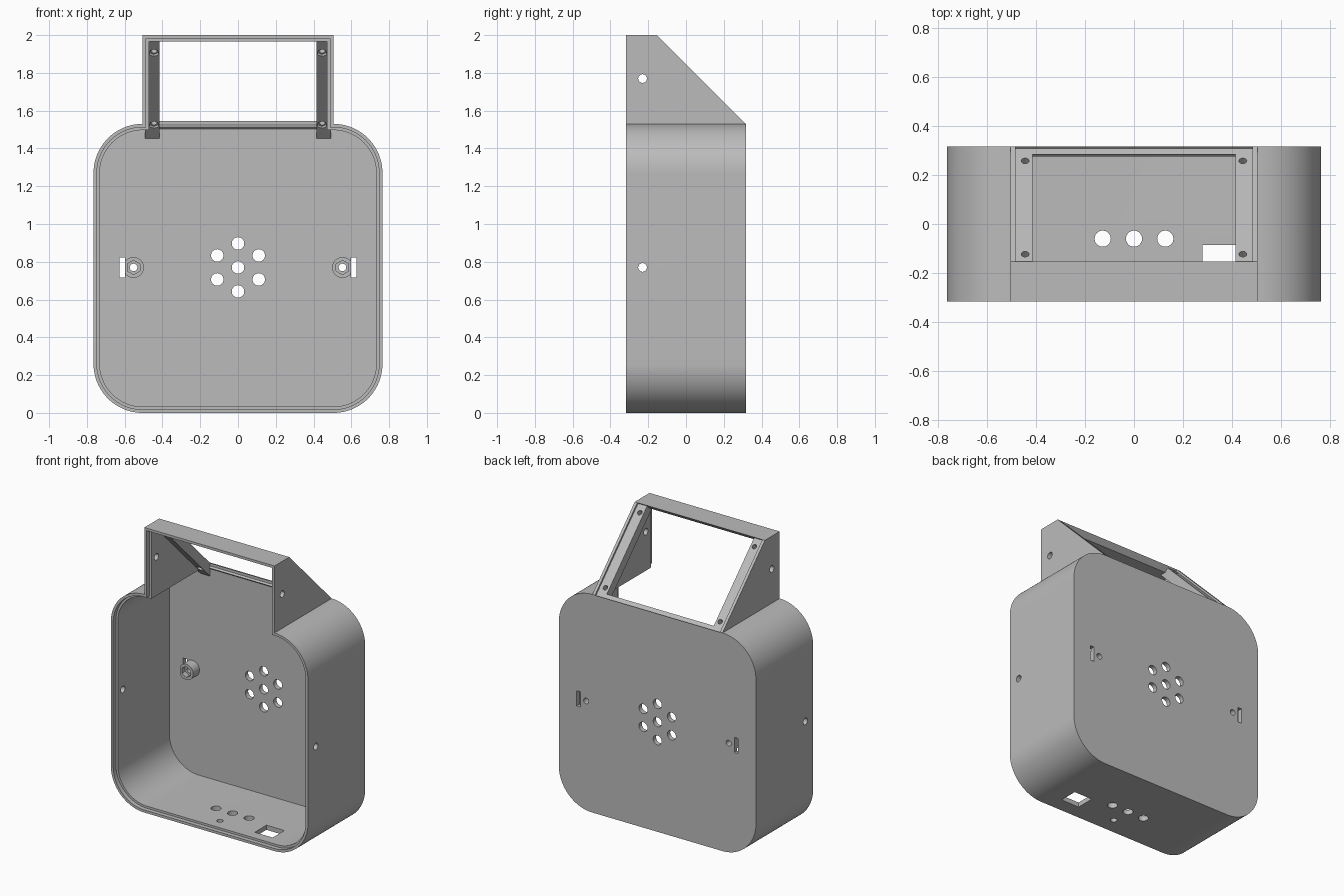
import bpy, bmesh, math
from mathutils import Vector

if "Cube" in bpy.data.objects:
    bpy.data.objects.remove(bpy.data.objects["Cube"])

grey = bpy.data.materials.new("plain grey")
grey.use_nodes = True
grey.diffuse_color = (0.5, 0.5, 0.5, 1)
grey.node_tree.nodes["Principled BSDF"].inputs["Base Color"].default_value = (0.5, 0.5, 0.5, 1)

HALF = 0.317      # half depth
BACK = 0.285      # inner face of the back wall
SIDE = 0.765
TOP = 1.53
MID = 0.77


def finish(name, bm):
    bmesh.ops.recalc_face_normals(bm, faces=bm.faces)
    mesh = bpy.data.meshes.new(name)
    bm.to_mesh(mesh)
    bm.free()
    mesh.materials.append(grey)
    obj = bpy.data.objects.new(name, mesh)
    bpy.context.collection.objects.link(obj)
    return obj


def prism(name, points, axis, lo, hi):
    """Extrude a profile: (x, z) points along y, or (y, z) points along x."""
    bm = bmesh.new()
    place = (lambda p: (p[0], lo, p[1])) if axis == "y" else (lambda p: (lo, p[0], p[1]))
    face = bm.faces.new([bm.verts.new(place(p)) for p in points])
    new = bmesh.ops.extrude_face_region(bm, geom=[face])["geom"]
    shift = Vector((0, hi - lo, 0)) if axis == "y" else Vector((hi - lo, 0, 0))
    bmesh.ops.translate(bm, vec=shift, verts=[v for v in new if isinstance(v, bmesh.types.BMVert)])
    return finish(name, bm)


def box(name, x0, x1, y0, y1, z0, z1):
    return prism(name, [(x0, z0), (x1, z0), (x1, z1), (x0, z1)], "y", y0, y1)


def rod(name, centre, radius, direction, length, sides=32):
    bm = bmesh.new()
    bmesh.ops.create_cone(bm, cap_ends=True, segments=sides, radius1=radius, radius2=radius, depth=length)
    turn = Vector(direction).to_track_quat("Z", "Y").to_matrix()
    bmesh.ops.rotate(bm, cent=(0, 0, 0), matrix=turn, verts=bm.verts)
    bmesh.ops.translate(bm, vec=centre, verts=bm.verts)
    return finish(name, bm)


def combine(target, other, operation):
    mod = target.modifiers.new("combine", "BOOLEAN")
    mod.operation = operation
    mod.solver = "EXACT"
    mod.object = other
    bpy.context.view_layer.objects.active = target
    bpy.ops.object.modifier_apply(modifier=mod.name)
    bpy.data.objects.remove(other)


def cut(other):
    combine(housing, other, "DIFFERENCE")


def add(other):
    combine(housing, other, "UNION")


def outline(inset):
    """Rounded square with a rectangular hood on top, inset evenly."""
    r, cx, half = 0.26, SIDE - 0.26, []
    for cz, start in ((r, -90), (TOP - r, 0)):
        for i in range(25):
            a = math.radians(start + 90 * i / 24)
            half.append((cx + (r - inset) * math.cos(a), cz + (r - inset) * math.sin(a)))
    if inset:
        half.append((cx - inset, TOP - inset))
    half.append((cx - inset, 2 - inset))
    return half + [(-x, z) for x, z in reversed(half)]


# Hollow housing with a stepped front rim
housing = prism("housing", outline(0), "y", -HALF, HALF)
cut(prism("slope_cutter", [(0.5, 1.531), (0.316, 1.531), (-0.253, 2.1), (0.5, 2.1)], "x", -0.6, 0.6))
cut(prism("cavity_cutter", outline(0.033), "y", -0.5, BACK))
cut(prism("rim_cutter", outline(0.018), "y", -0.5, -HALF + 0.03))

# Recessed sloping window
cut(prism("recess_cutter", [(0.367, 1.58), (0.308, 1.521), (-0.162, 1.991), (-0.103, 2.05)], "x", -0.485, 0.485))
cut(prism("window_cutter", [(-0.162, 1.991), (-0.192, 1.961), (-0.1, 1.961)], "x", -0.415, 0.415))
add(prism("window_sill", [(0.308, 1.521), (0.295, 1.534), (0.275, 1.514), (0.29, 1.499), (0.31, 1.505)],
          "x", -0.43, 0.43))

# Sloping mounting rails with screw holes and nut pockets
for side in (-1, 1):
    lo, hi = sorted((side * 0.415, side * 0.492))
    add(prism("rail", [(-0.162, 1.991), (-0.253, 1.99), (0.3, 1.437), (0.3, 1.529)], "x", lo, hi))
for side in (-1, 1):
    for y, z in ((0.258, 1.571), (-0.123, 1.952)):
        cut(rod("rail_hole", (side * 0.445, y, z), 0.016, (0, 1, 1), 0.2, 20))
        cut(rod("rail_pocket", (side * 0.445, y - 0.046, z - 0.046), 0.027, (0, 1, 1), 0.03, 6))

# Nut bosses and hanging slots on the back wall
for side in (-1, 1):
    x = side * 0.553
    add(rod("boss", (x, BACK - 0.03, MID), 0.055, (0, 1, 0), 0.08, 40))
    cut(rod("boss_hole", (x, 0.25, MID), 0.02, (0, 1, 0), 0.3))
    cut(rod("boss_pocket", (x, 0.21, MID), 0.038, (0, 1, 0), 0.08, 6))
    lo, hi = sorted((side * 0.597, side * 0.627))
    cut(box("slot", lo, hi, 0.1, 0.4, MID - 0.054, MID + 0.052))

# Sound holes: one in the middle and a ring of six
cut(rod("sound_hole", (0, 0.3, MID), 0.033, (0, 1, 0), 0.1))
for i in range(6):
    a = math.radians(30 + 60 * i)
    cut(rod("sound_hole", (0.127 * math.cos(a), 0.3, MID + 0.127 * math.sin(a)), 0.033, (0, 1, 0), 0.1))

# Screw holes through the sides of the body and hood
for side in (-1, 1):
    for x, z in ((0.75, MID), (0.49, 1.77)):
        cut(rod("side_hole", (side * x, -0.23, z), 0.023, (1, 0, 0), 0.1))

# Openings in the floor
for x in (-0.128, 0, 0.128):
    cut(rod("floor_hole", (x, -0.06, 0), 0.033, (0, 0, 1), 0.2))
cut(rod("floor_screw_hole", (0, -0.2, 0), 0.021, (0, 0, 1), 0.2))
cut(box("port", 0.28, 0.42, -0.215, -0.085, -0.1, 0.1))

# Smooth the rounded corners, keep edges sharp
bpy.ops.object.select_all(action="DESELECT")
housing.select_set(True)
bpy.context.view_layer.objects.active = housing
bpy.ops.object.shade_smooth_by_angle(angle=math.radians(30))
